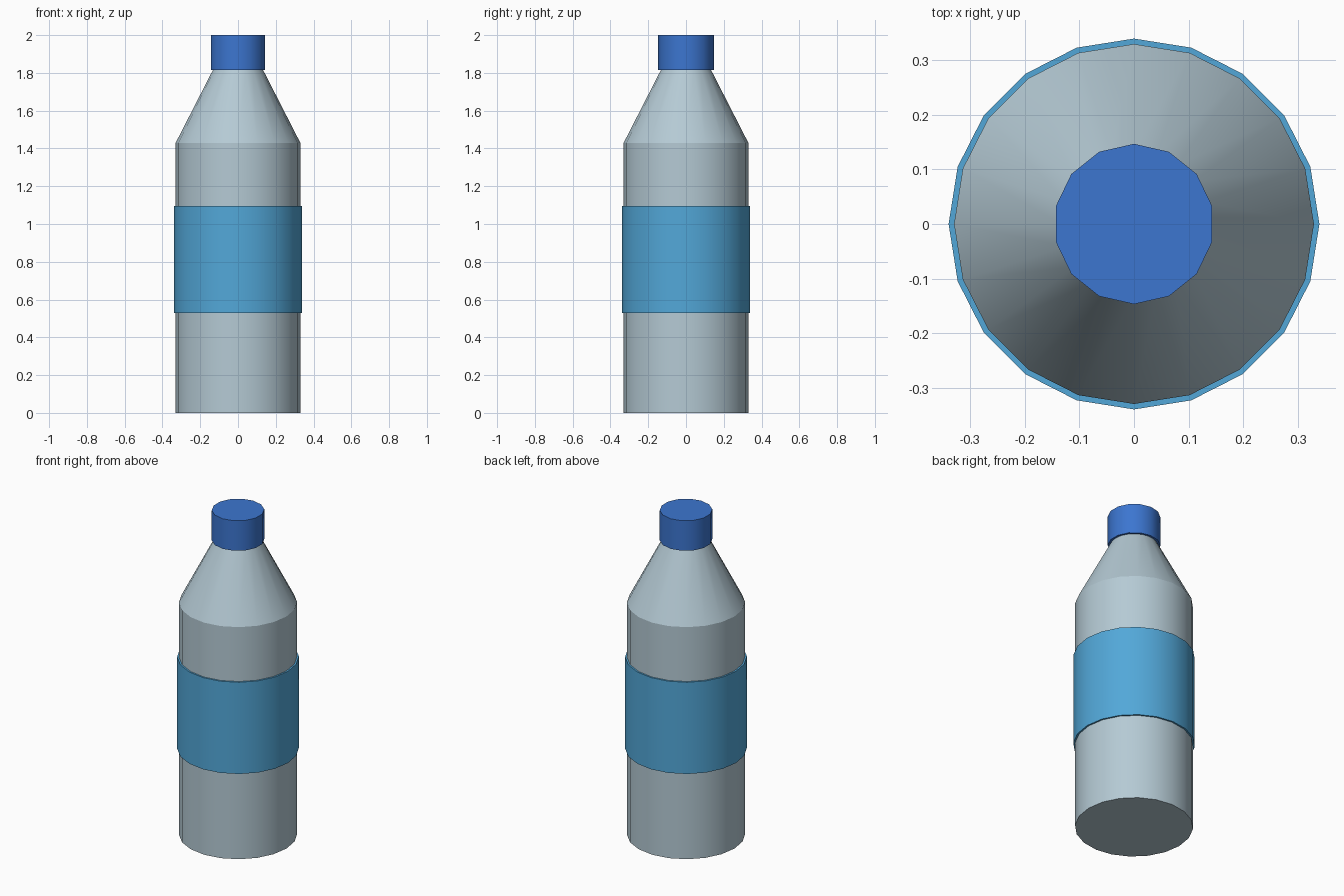
import bpy
import bmesh
from math import cos, sin, pi, radians

cube = bpy.data.objects.get("Cube")
if cube:
    bpy.data.objects.remove(cube, do_unlink=True)


def make_material(name, rgb):
    mat = bpy.data.materials.new(name)
    mat.use_nodes = True
    color = (*rgb, 1.0)
    mat.diffuse_color = color
    mat.node_tree.nodes["Principled BSDF"].inputs["Base Color"].default_value = color
    return mat


def lathe(name, profile, sides, mat, smooth_angle, ring=False):
    """Spin a (radius, z) profile; cap its ends, or close it into a ring."""
    bm = bmesh.new()
    loops = []
    for r, z in profile:
        angles = [pi / 2 + 2 * pi * i / sides for i in range(sides)]
        loops.append([bm.verts.new((r * cos(a), r * sin(a), z)) for a in angles])
    pairs = list(zip(loops, loops[1:]))
    if ring:
        pairs.append((loops[-1], loops[0]))
    else:
        bm.faces.new(loops[0][::-1])
        bm.faces.new(loops[-1])
    for low, high in pairs:
        for i in range(sides):
            j = (i + 1) % sides
            bm.faces.new((low[i], low[j], high[j], high[i]))
    bmesh.ops.recalc_face_normals(bm, faces=bm.faces)
    mesh = bpy.data.meshes.new(name)
    bm.to_mesh(mesh)
    bm.free()
    mesh.materials.append(mat)
    obj = bpy.data.objects.new(name, mesh)
    bpy.context.collection.objects.link(obj)
    bpy.ops.object.select_all(action='DESELECT')
    obj.select_set(True)
    bpy.context.view_layer.objects.active = obj
    bpy.ops.object.shade_smooth_by_angle(angle=radians(smooth_angle))
    return obj


plastic = make_material("pale grey plastic", (0.46, 0.59, 0.66))
label_blue = make_material("label blue", (0.085, 0.39, 0.69))
cap_blue = make_material("cap blue", (0.045, 0.18, 0.63))

# Bottle body with a sharp shoulder and tapered neck
lathe("bottle_body", [(0.33, 0), (0.33, 1.43), (0.133, 1.815)], 20, plastic, 22)

# Label sleeve wrapped around the body
lathe("label_sleeve", [(0.33, 0.53), (0.34, 0.53), (0.34, 1.095), (0.33, 1.095)],
      20, label_blue, 30, ring=True)

# Screw cap
lathe("screw_cap", [(0.147, 1.815), (0.147, 2.0)], 14, cap_blue, 30)
